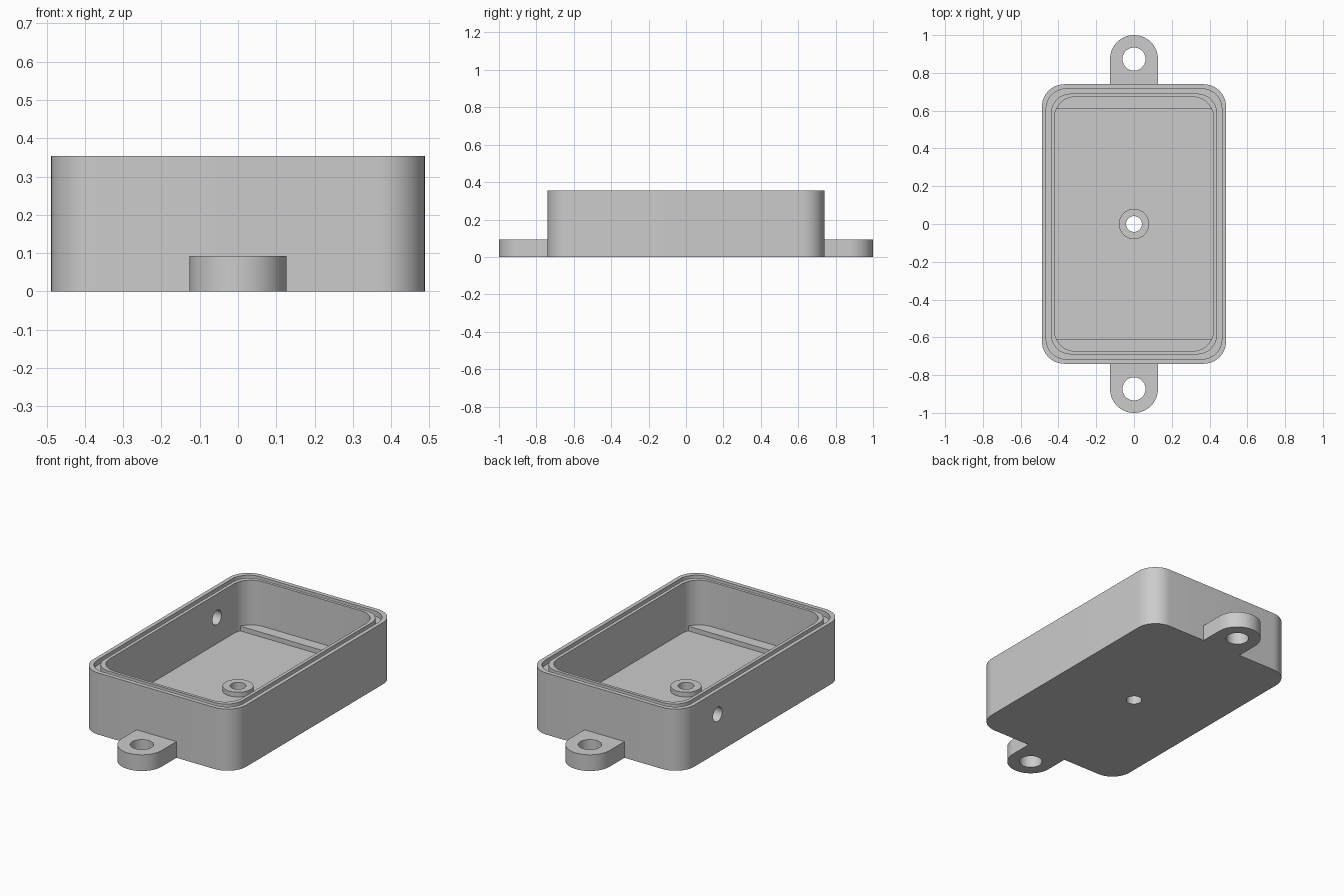
import bpy
import bmesh
from math import sin, cos, pi, radians

if "Cube" in bpy.data.objects:
    bpy.data.objects.remove(bpy.data.objects["Cube"], do_unlink=True)

HEIGHT, FLOOR, PAD, LUG = 0.354, 0.07, 0.097, 0.093
LUG_Y, LUG_R = 0.873, 0.127

grey = bpy.data.materials.new("plain_grey")
grey.use_nodes = True
grey.diffuse_color = (0.6, 0.6, 0.6, 1)
bsdf = next(n for n in grey.node_tree.nodes if n.type == "BSDF_PRINCIPLED")
bsdf.inputs["Base Color"].default_value = (0.6, 0.6, 0.6, 1)


def rounded_rect(hx, hy, r, steps=12):
    """Outline of a rectangle with round corners, counter-clockwise."""
    points = []
    for k, (sx, sy) in enumerate([(1, 1), (-1, 1), (-1, -1), (1, -1)]):
        for i in range(steps + 1):
            a = (k + i / steps) * pi / 2
            points.append((sx * (hx - r) + r * cos(a), sy * (hy - r) + r * sin(a)))
    return points


def circle(x, y, r, steps=48):
    return [(x + r * cos(2 * pi * i / steps), y + r * sin(2 * pi * i / steps))
            for i in range(steps)]


def loft(name, sections):
    """Join (outline, z) sections of equal length and cap both ends."""
    bm = bmesh.new()
    rings = [[bm.verts.new((x, y, z)) for x, y in outline] for outline, z in sections]
    for low, high in zip(rings, rings[1:]):
        for i in range(len(low)):
            j = (i + 1) % len(low)
            bm.faces.new((low[i], low[j], high[j], high[i]))
    bm.faces.new(rings[0][::-1])
    bm.faces.new(rings[-1])
    bmesh.ops.recalc_face_normals(bm, faces=bm.faces)
    mesh = bpy.data.meshes.new(name)
    bm.to_mesh(mesh)
    bm.free()
    mesh.materials.append(grey)
    obj = bpy.data.objects.new(name, mesh)
    bpy.context.collection.objects.link(obj)
    return obj


def activate(obj):
    bpy.ops.object.select_all(action="DESELECT")
    obj.select_set(True)
    bpy.context.view_layer.objects.active = obj


def drill(obj, cutter):
    """Cut a hole, then discard the cutter."""
    cutter.hide_render = True
    mod = obj.modifiers.new("hole", "BOOLEAN")
    mod.operation, mod.solver, mod.object = "DIFFERENCE", "EXACT", cutter
    activate(obj)
    bpy.ops.object.modifier_apply(modifier=mod.name)
    bpy.data.objects.remove(cutter, do_unlink=True)


def bore(x, y, r):
    return loft("bore", [(circle(x, y, r), -0.1), (circle(x, y, r), 0.2)])


# Tray shell: outer wall, seal groove, inner lip, cavity floor
outer = rounded_rect(0.488, 0.74, 0.12)
groove_out = rounded_rect(0.465, 0.715, 0.105)
groove_in = rounded_rect(0.44, 0.69, 0.105)
cavity = rounded_rect(0.421, 0.673, 0.11)
groove_z = HEIGHT - 0.03
tray = loft("tray", [(outer, 0), (outer, HEIGHT),
                     (groove_out, HEIGHT), (groove_out, groove_z),
                     (groove_in, groove_z), (groove_in, HEIGHT),
                     (cavity, HEIGHT), (cavity, FLOOR)])
drill(tray, bore(0, 0, 0.042))

# Cable hole through one side wall
side = loft("side_bore", [(circle(0, 0, 0.041), -0.1), (circle(0, 0, 0.041), 0.1)])
side.rotation_euler = (0, radians(90), 0)
side.location = (-0.455, 0.41, 0.22)
bpy.context.view_layer.update()
drill(tray, side)

# Raised ring round the centre hole
boss = loft("centre_boss", [(circle(0, 0, 0.08), FLOOR - 0.02), (circle(0, 0, 0.08), PAD)])
drill(boss, bore(0, 0, 0.042))
parts = [tray, boss]

for sign, end in ((-1, "front"), (1, "back")):
    # Shelf across the end of the cavity
    y0, y1 = sign * 0.608, sign * 0.69
    strip = [(-0.43, y0), (0.43, y0), (0.43, y1), (-0.43, y1)]
    parts.append(loft(end + "_shelf", [(strip, FLOOR - 0.02), (strip, PAD)]))

    # Mounting lug with a round tip
    arc = [(LUG_R * cos(pi * i / 32), sign * (LUG_Y + LUG_R * sin(pi * i / 32)))
           for i in range(33)]
    outline = [(LUG_R, sign * 0.736)] + arc + [(-LUG_R, sign * 0.736)]
    lug = loft(end + "_lug", [(outline, 0), (outline, LUG)])
    drill(lug, bore(0, sign * LUG_Y, 0.061))
    parts.append(lug)

for part in parts:
    activate(part)
    bpy.ops.object.shade_smooth_by_angle(angle=radians(30))
